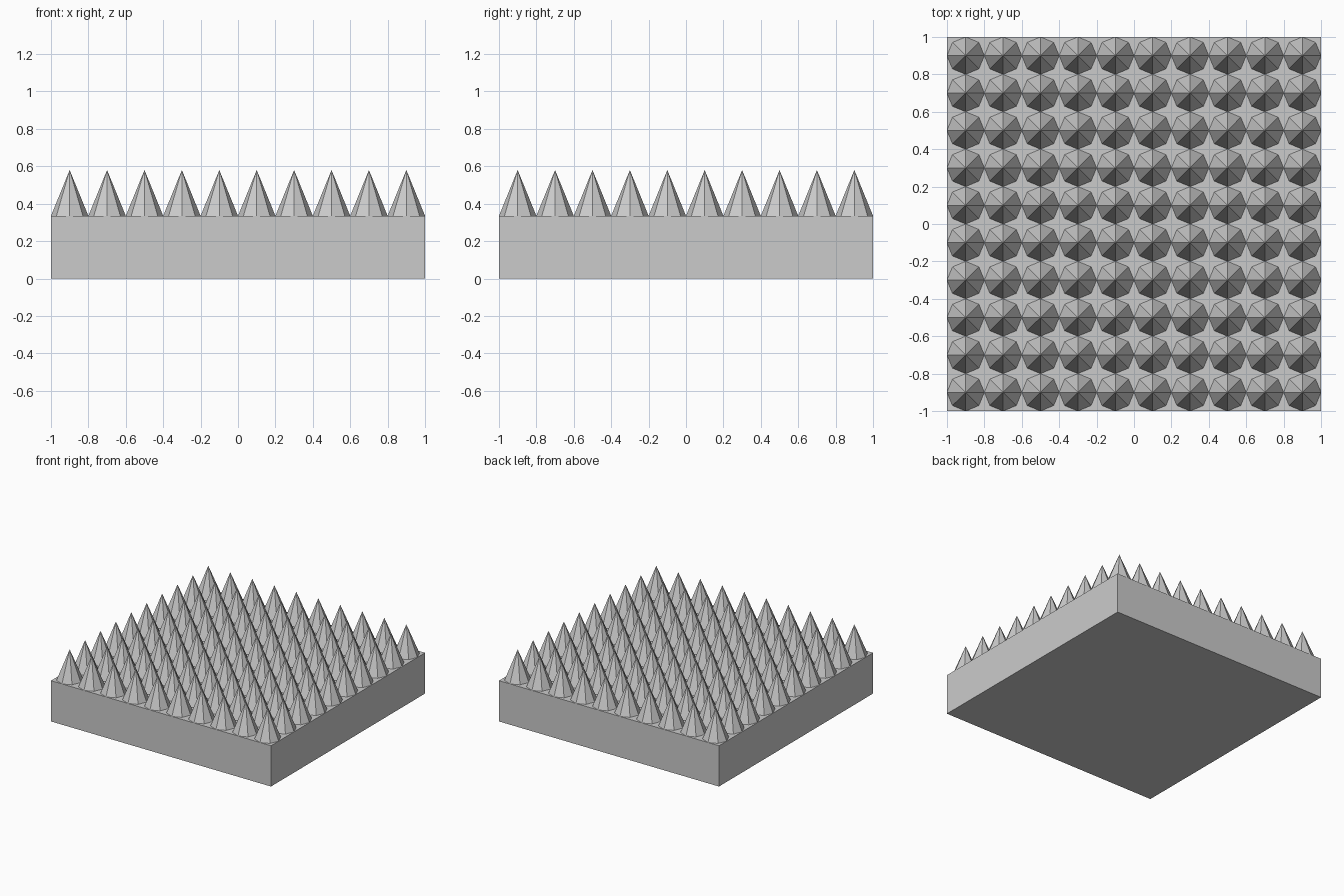
import bpy
import bmesh
from mathutils import Matrix

default = bpy.data.objects.get("Cube")
if default:
    bpy.data.objects.remove(default, do_unlink=True)

SLAB_H = 0.335
SPIKE_H = 0.245
COUNT = 10
PITCH = 2 / COUNT

grey = bpy.data.materials.new("plain_grey")
grey.use_nodes = True
colour = (0.6, 0.6, 0.6, 1)
grey.diffuse_color = colour
grey.node_tree.nodes["Principled BSDF"].inputs["Base Color"].default_value = colour


def finish(name, bm):
    """Turn a bmesh into a flat-shaded grey object."""
    mesh = bpy.data.meshes.new(name)
    bm.to_mesh(mesh)
    bm.free()
    mesh.materials.append(grey)
    obj = bpy.data.objects.new(name, mesh)
    bpy.context.collection.objects.link(obj)
    return obj


# Square base slab
bm = bmesh.new()
bmesh.ops.create_cube(bm, size=1, matrix=Matrix.Translation((0, 0, SLAB_H / 2))
                      @ Matrix.Diagonal((2, 2, SLAB_H, 1)))
finish("base_slab", bm)

# One eight-sided spike in the front corner, with corners on the axes
bm = bmesh.new()
start = -1 + PITCH / 2
bmesh.ops.create_cone(bm, cap_ends=False, segments=8, radius1=PITCH / 2, radius2=0,
                      depth=SPIKE_H,
                      matrix=Matrix.Translation((start, start, SLAB_H + SPIKE_H / 2)))
bmesh.ops.remove_doubles(bm, verts=bm.verts, dist=0.0001)
spikes = finish("spikes", bm)

# Repeat the spike over the whole slab
for axis, step in (("across", (PITCH, 0, 0)), ("deep", (0, PITCH, 0))):
    array = spikes.modifiers.new("repeat_" + axis, 'ARRAY')
    array.count = COUNT
    array.use_relative_offset = False
    array.use_constant_offset = True
    array.constant_offset_displace = step
